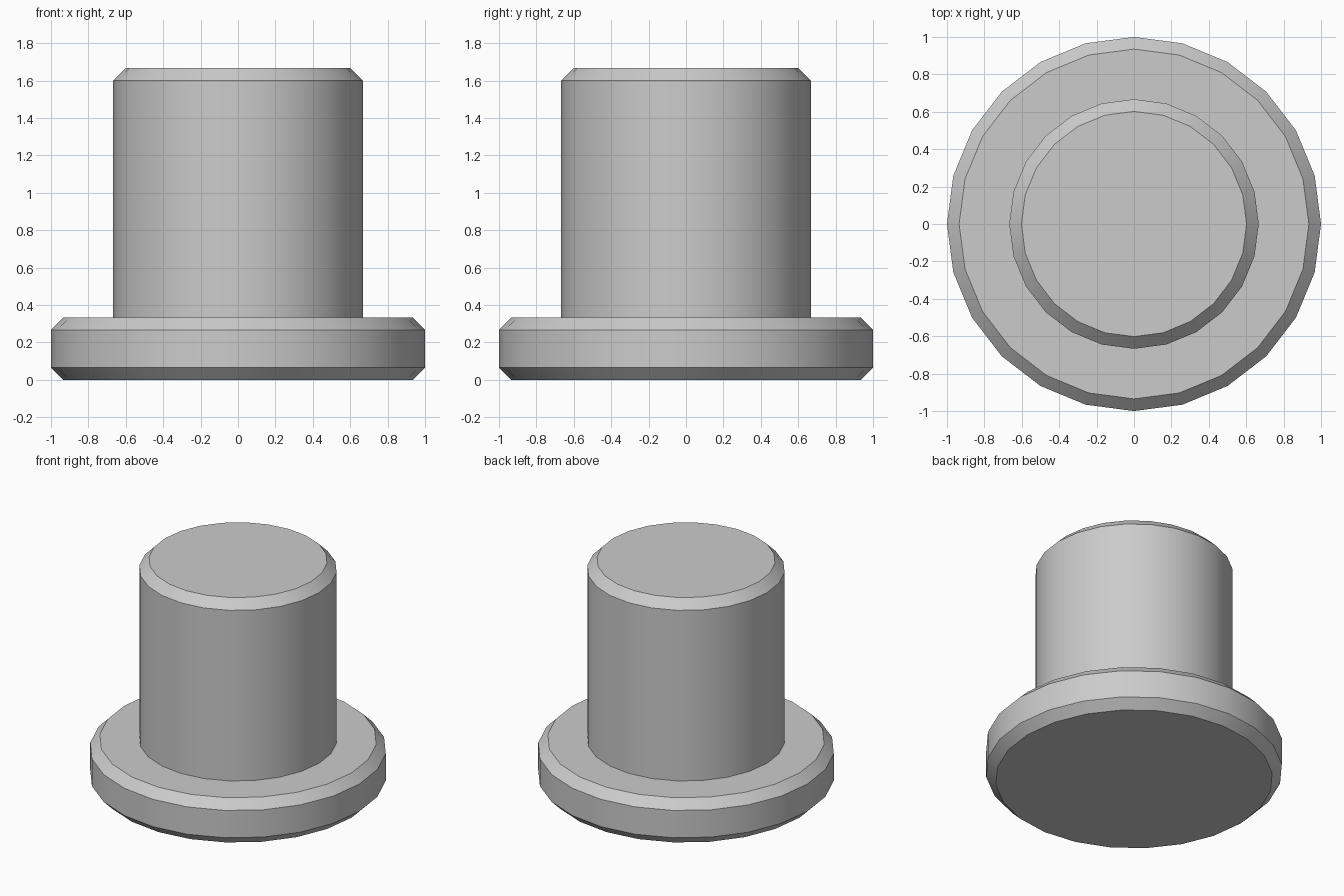
import bpy
import bmesh
import math

SEGMENTS = 24
BEVEL = 0.065

cube = bpy.data.objects.get("Cube")
if cube:
    bpy.data.objects.remove(cube, do_unlink=True)

# Single grey finish
grey = bpy.data.materials.new("plain_grey")
grey.use_nodes = True
colour = (0.6, 0.6, 0.6, 1.0)
grey.diffuse_color = colour
grey.node_tree.nodes["Principled BSDF"].inputs["Base Color"].default_value = colour


def lathe(name, profile):
    """Turn a (radius, height) profile around z and cap both ends."""
    bm = bmesh.new()
    rings = []
    for radius, z in profile:
        angles = [2 * math.pi * i / SEGMENTS for i in range(SEGMENTS)]
        rings.append([bm.verts.new((radius * math.cos(a), radius * math.sin(a), z))
                      for a in angles])
    for low, high in zip(rings, rings[1:]):
        for i in range(SEGMENTS):
            j = (i + 1) % SEGMENTS
            bm.faces.new((low[i], low[j], high[j], high[i]))
    bm.faces.new(rings[0][::-1])
    bm.faces.new(rings[-1])
    mesh = bpy.data.meshes.new(name)
    bm.to_mesh(mesh)
    bm.free()
    mesh.materials.append(grey)
    obj = bpy.data.objects.new(name, mesh)
    bpy.context.collection.objects.link(obj)
    bpy.ops.object.select_all(action="DESELECT")
    obj.select_set(True)
    bpy.context.view_layer.objects.active = obj
    bpy.ops.object.shade_smooth_by_angle(angle=math.radians(30))
    return obj


# One continuous turned part: chamfered flange stepping into a chamfered post
FLANGE_R, FLANGE_TOP = 1.0, 0.333
POST_R, POST_TOP = 0.667, 1.667
lathe("flanged_post", [
    (FLANGE_R - BEVEL, 0),
    (FLANGE_R, BEVEL),
    (FLANGE_R, FLANGE_TOP - BEVEL),
    (FLANGE_R - BEVEL, FLANGE_TOP),
    (POST_R, FLANGE_TOP),
    (POST_R, POST_TOP - BEVEL),
    (POST_R - BEVEL, POST_TOP),
])
